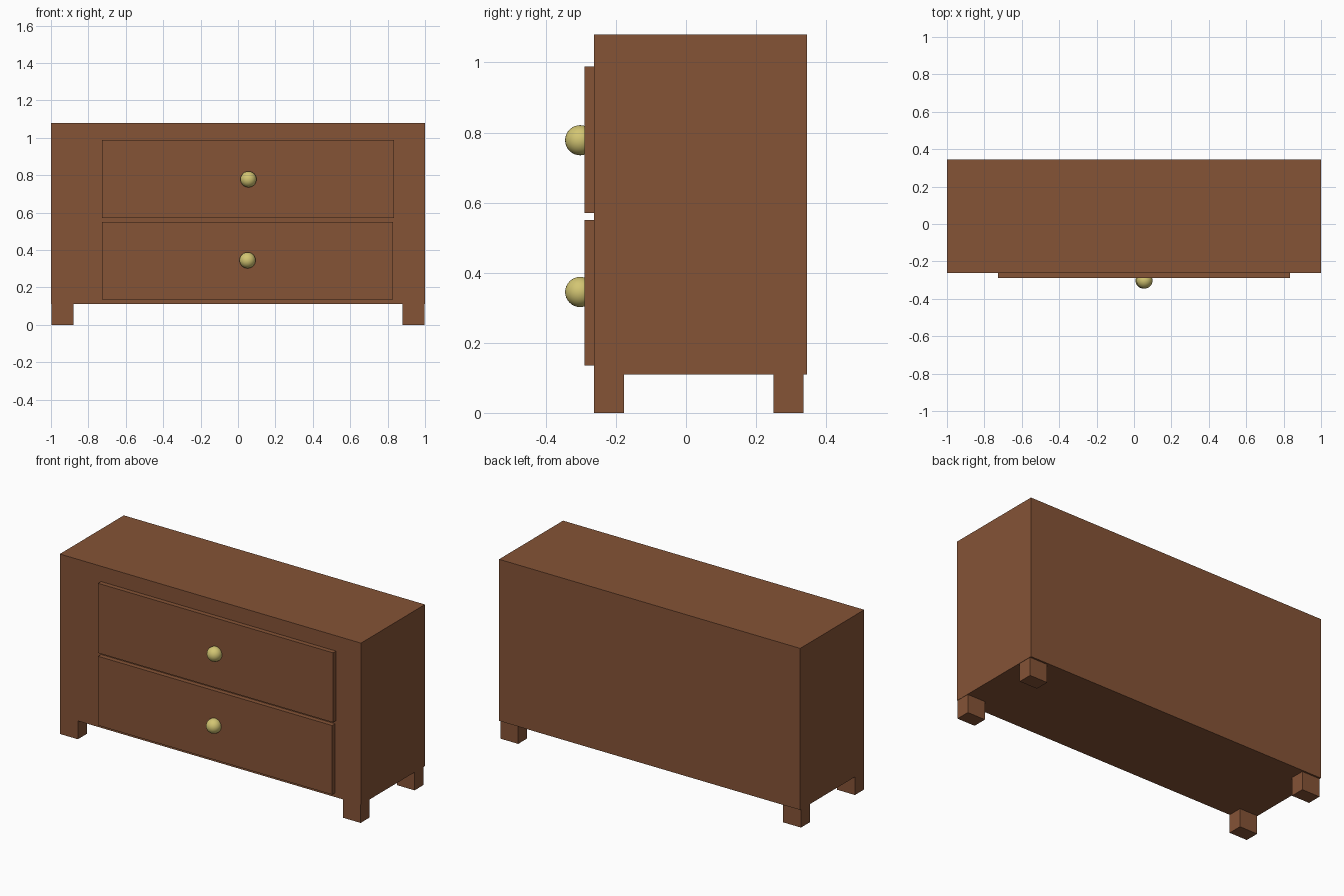
import bpy, bmesh
from mathutils import Vector

if "Cube" in bpy.data.objects:
    bpy.data.objects.remove(bpy.data.objects["Cube"])


def material(name, rgb):
    m = bpy.data.materials.new(name)
    m.diffuse_color = (*rgb, 1)
    m.use_nodes = True
    m.node_tree.nodes["Principled BSDF"].inputs["Base Color"].default_value = m.diffuse_color
    return m


wood = material("brown_wood", (0.235, 0.087, 0.037))
brass = material("brass", (0.65, 0.56, 0.17))


def add_object(name, bm, mat):
    mesh = bpy.data.meshes.new(name)
    bm.to_mesh(mesh)
    bm.free()
    mesh.materials.append(mat)
    ob = bpy.data.objects.new(name, mesh)
    bpy.context.collection.objects.link(ob)
    return ob


def box(name, lo, hi, mat, open_inner=False):
    lo, hi = Vector(lo), Vector(hi)
    bm = bmesh.new()
    bmesh.ops.create_cube(bm, size=1)
    for v in bm.verts:
        v.co = (lo + hi) / 2 + v.co * (hi - lo)
    if open_inner:  # remove the hidden face on the mirror plane
        inner = [f for f in bm.faces if f.calc_center_median().x < 1e-5]
        bmesh.ops.delete(bm, geom=inner, context='FACES')
    return add_object(name, bm, mat)


def mirror_x(ob):
    mod = ob.modifiers.new("Mirror", 'MIRROR')
    mod.use_axis[0] = True
    mod.use_mirror_merge = False


FRONT, BACK = -0.262, 0.345

# Cabinet body: two mirrored halves meeting in a centre seam
mirror_x(box("cabinet_body", (0, FRONT, 0.11), (1, BACK, 1.08), wood, True))

# Four square legs
for name, y in (("front_legs", FRONT), ("back_legs", 0.25)):
    mirror_x(box(name, (0.88, y, 0), (0.998, y + 0.085, 0.112), wood))

# Two drawer fronts, each with a round knob
drawers = (("upper", 0.834, 0.57, 0.988, 0.056, 0.778),
           ("lower", 0.829, 0.135, 0.55, 0.051, 0.345))
for name, right, z0, z1, kx, kz in drawers:
    box(name + "_drawer", (-0.726, -0.29, z0), (right, FRONT + 0.005, z1), wood)
    bm = bmesh.new()
    bmesh.ops.create_uvsphere(bm, u_segments=32, v_segments=16, radius=0.043)
    for f in bm.faces:
        f.smooth = True
    knob = add_object(name + "_knob", bm, brass)
    knob.location = (kx, -0.302, kz)
